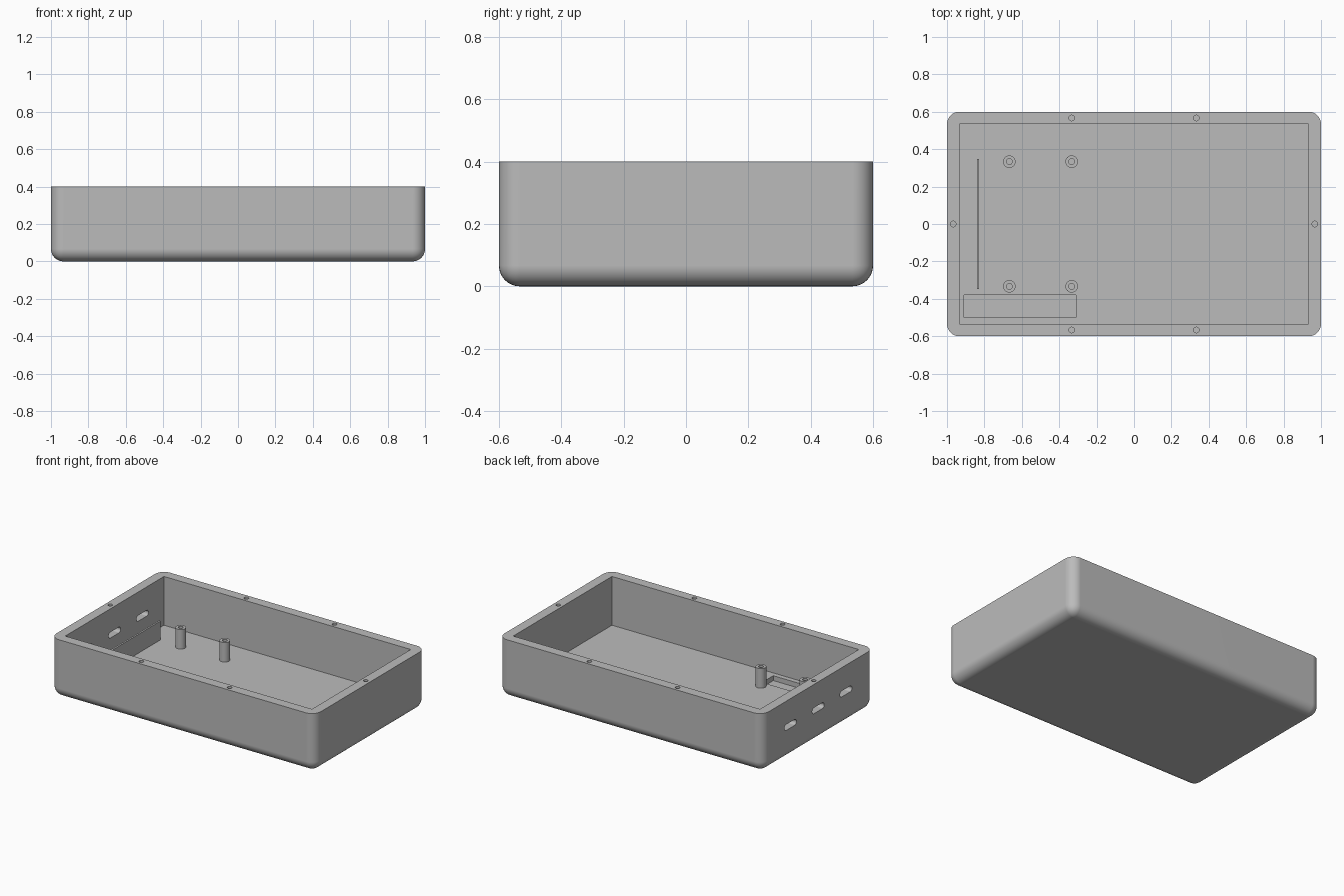
import bpy, bmesh, math
from mathutils import Matrix, Vector

cube = bpy.data.objects.get("Cube")
if cube:
    bpy.data.objects.remove(cube, do_unlink=True)

U = 1 / 15            # wall thickness and fillet radius
HEIGHT = 0.4
FLOOR = U

grey = bpy.data.materials.new("plain grey")
grey.use_nodes = True
grey.diffuse_color = (0.5, 0.5, 0.5, 1)
grey.node_tree.nodes["Principled BSDF"].inputs["Base Color"].default_value = (0.5, 0.5, 0.5, 1)


def finish(name, bm):
    bmesh.ops.recalc_face_normals(bm, faces=bm.faces)
    mesh = bpy.data.meshes.new(name)
    bm.to_mesh(mesh)
    bm.free()
    mesh.materials.append(grey)
    obj = bpy.data.objects.new(name, mesh)
    bpy.context.collection.objects.link(obj)
    return obj


def box(name, low, high, radius=0, pick=None, segments=8):
    """Box between two corners; edges chosen by pick are rounded."""
    low, high = Vector(low), Vector(high)
    bm = bmesh.new()
    bmesh.ops.create_cube(bm, size=1)
    bmesh.ops.scale(bm, vec=high - low, verts=bm.verts)
    bmesh.ops.translate(bm, vec=(low + high) / 2, verts=bm.verts)
    if pick:
        bmesh.ops.bevel(bm, geom=[e for e in bm.edges if pick(e)], offset=radius,
                        segments=segments, profile=0.5, affect='EDGES')
    return finish(name, bm)


def cylinder(name, x, y, z0, z1, radius):
    bm = bmesh.new()
    bmesh.ops.create_cone(bm, cap_ends=True, segments=32, radius1=radius, radius2=radius,
                          depth=z1 - z0, matrix=Matrix.Translation((x, y, (z0 + z1) / 2)))
    return finish(name, bm)


def activate(obj):
    bpy.ops.object.select_all(action='DESELECT')
    obj.select_set(True)
    bpy.context.view_layer.objects.active = obj


def carve(obj, cutter):
    """Subtract the cutter, then throw it away."""
    mod = obj.modifiers.new("cut", 'BOOLEAN')
    mod.operation = 'DIFFERENCE'
    mod.solver = 'EXACT'
    mod.object = cutter
    activate(obj)
    bpy.ops.object.modifier_apply(modifier=mod.name)
    bpy.data.objects.remove(cutter, do_unlink=True)


def smooth(obj):
    activate(obj)
    bpy.ops.object.shade_smooth_by_angle(angle=math.radians(30))
    mod = obj.modifiers.new("even shading", 'WEIGHTED_NORMAL')
    mod.keep_sharp = True


# Outer shell: everything rounded except the top rim
shell = box("enclosure_shell", (-1, -0.6, 0), (1, 0.6, HEIGHT), U,
            lambda e: min(v.co.z for v in e.verts) < 0.01)

# Main cavity and the shallow pocket in its floor
carve(shell, box("cavity", (U - 1, U - 0.6, FLOOR), (1 - U, 0.6 - U, 0.6)))
carve(shell, box("pocket", (-0.91, -0.5, FLOOR / 2), (-0.31, -0.38, 0.1)))

# Screw holes in the rim
rim_x, rim_y = 1 - U / 2, 0.6 - U / 2
rim_holes = [(sx / 3, sy * rim_y) for sx in (-1, 1) for sy in (-1, 1)]
rim_holes += [(-rim_x, 0), (rim_x, 0)]
for x, y in rim_holes:
    carve(shell, cylinder("rim_hole", x, y, 0.25, 0.5, 0.015))

# Three rounded slots through the end wall
for y in (-0.3, 0, 0.3):
    carve(shell, box("slot", (-1.1, y - 0.065, 0.2), (-0.9, y + 0.065, 0.24), 0.0199,
                     lambda e: abs(e.verts[0].co.x - e.verts[1].co.x) > 0.1))
smooth(shell)

# Hollow mounting posts
for x, column in ((-2 / 3, "outer"), (-1 / 3, "inner")):
    for y, row in ((-1 / 3, "front"), (1 / 3, "back")):
        post = cylinder(f"mounting_post_{column}_{row}", x, y, FLOOR - 0.005, 0.2, U / 2)
        carve(post, cylinder("post_hole", x, y, FLOOR + 0.005, 0.3, 0.0155))
        smooth(post)

# Thin upright divider behind the slots
box("divider_fin", (-0.84, -0.347, FLOOR - 0.005), (-0.828, 0.347, 0.195))
